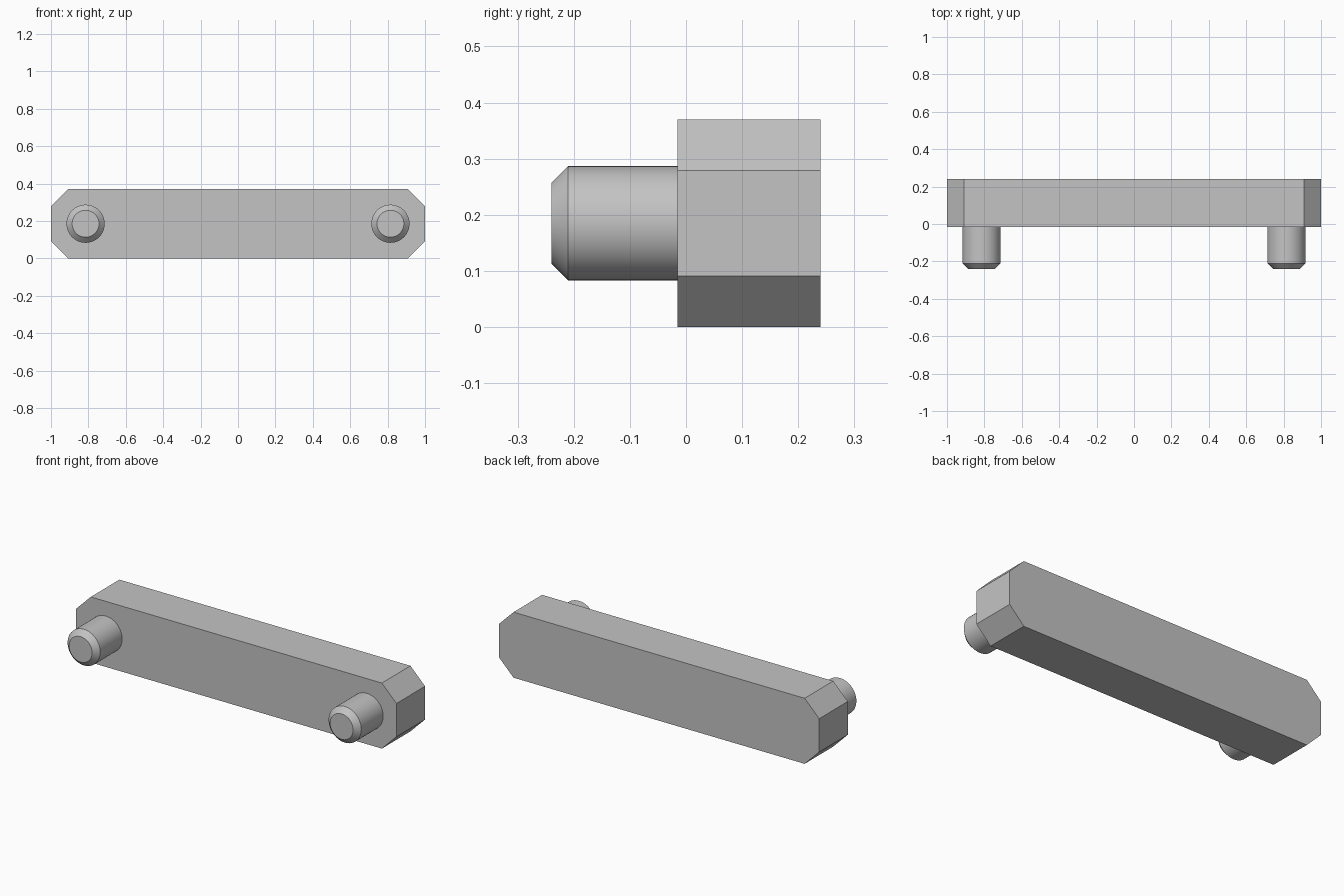
import bpy, bmesh, math
from mathutils import Matrix

cube = bpy.data.objects.get("Cube")
if cube:
    bpy.data.objects.remove(cube, do_unlink=True)

grey = bpy.data.materials.new("plain grey")
grey.use_nodes = True
colour = (0.55, 0.55, 0.55, 1)
grey.diffuse_color = colour
grey.node_tree.nodes["Principled BSDF"].inputs["Base Color"].default_value = colour

HEIGHT, FRONT, BACK = 0.37, -0.015, 0.24
MID = HEIGHT / 2


def make_object(name, bm):
    bmesh.ops.recalc_face_normals(bm, faces=bm.faces)
    mesh = bpy.data.meshes.new(name)
    bm.to_mesh(mesh)
    bm.free()
    mesh.materials.append(grey)
    obj = bpy.data.objects.new(name, mesh)
    bpy.context.collection.objects.link(obj)
    return obj


# Bar: a block whose four depth-wise end edges are chamfered
bm = bmesh.new()
bmesh.ops.create_cube(bm, size=1)
bmesh.ops.scale(bm, vec=(2, BACK - FRONT, HEIGHT), verts=bm.verts)
bmesh.ops.translate(bm, vec=(0, (FRONT + BACK) / 2, MID), verts=bm.verts)
corners = [e for e in bm.edges if abs(e.verts[0].co.y - e.verts[1].co.y) > 0.1]
bmesh.ops.bevel(bm, geom=corners, offset=0.091, segments=1, affect='EDGES')
make_object("bar", bm)


# Pegs: round pins on the front with a chamfered tip
def make_peg(name, x):
    tip, radius, chamfer, root = -0.24, 0.102, 0.03, FRONT + 0.01
    bm = bmesh.new()
    bmesh.ops.create_cone(bm, cap_ends=True, segments=48, radius1=radius,
                          radius2=radius, depth=root - tip)
    rim = [e for e in bm.edges if all(v.co.z > 0 for v in e.verts)]
    bmesh.ops.bevel(bm, geom=rim, offset=chamfer, segments=1, affect='EDGES')
    place = Matrix.Translation((x, (root + tip) / 2, MID))
    bm.transform(place @ Matrix.Rotation(math.pi / 2, 4, 'X'))
    peg = make_object(name, bm)
    bpy.ops.object.select_all(action='DESELECT')
    peg.select_set(True)
    bpy.context.view_layer.objects.active = peg
    bpy.ops.object.shade_smooth_by_angle(angle=math.radians(30))


for name, x in (("left_peg", 0.815), ("right_peg", -0.815)):
    make_peg(name, x)
